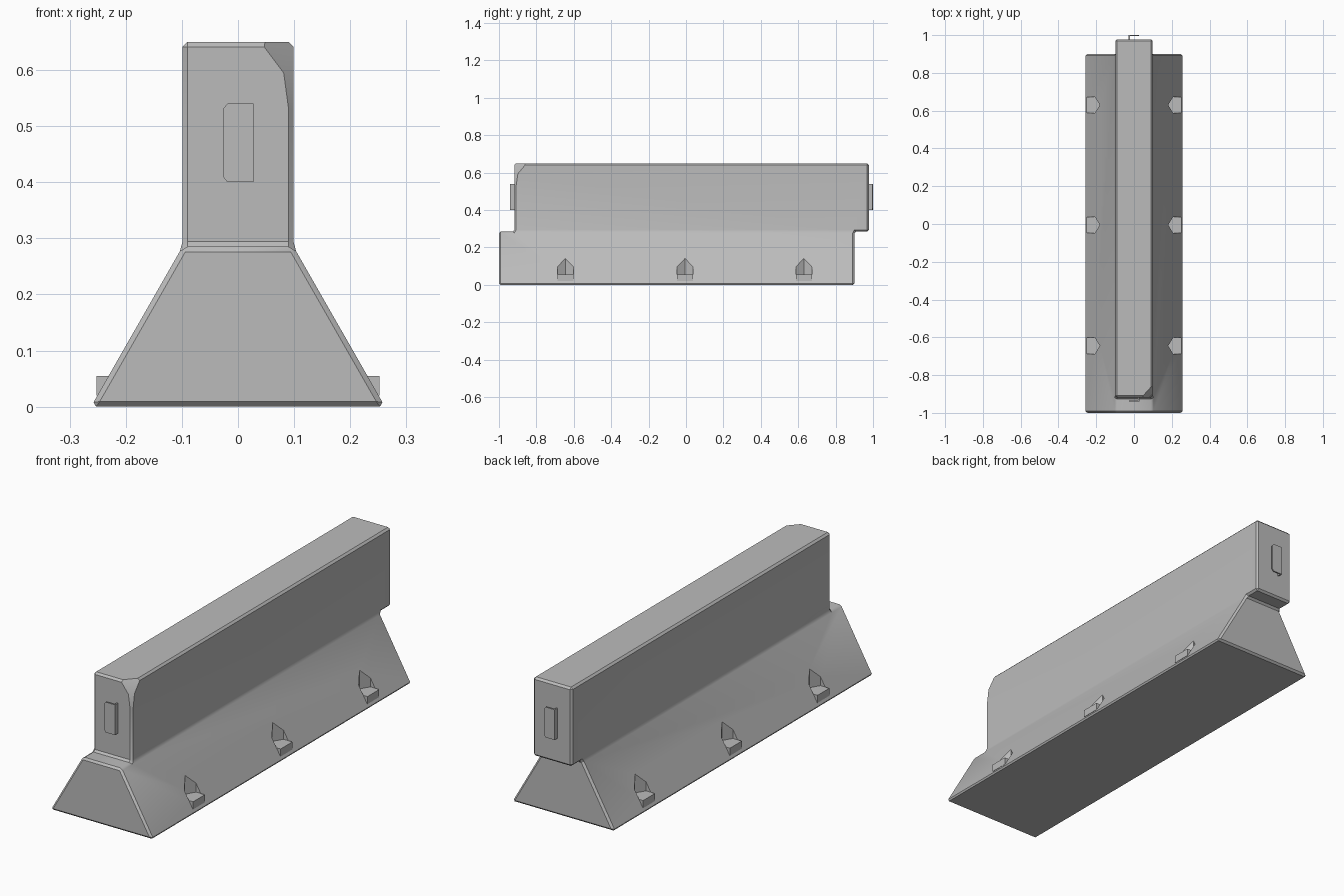
import bpy, bmesh, math

cube = bpy.data.objects.get("Cube")
if cube:
    bpy.data.objects.remove(cube, do_unlink=True)

concrete = bpy.data.materials.new("concrete_grey")
concrete.use_nodes = True
grey = (0.5, 0.5, 0.5, 1)
concrete.diffuse_color = grey
concrete.node_tree.nodes["Principled BSDF"].inputs["Base Color"].default_value = grey


def make_object(name, bm):
    bmesh.ops.recalc_face_normals(bm, faces=bm.faces)
    mesh = bpy.data.meshes.new(name)
    bm.to_mesh(mesh)
    bm.free()
    mesh.materials.append(concrete)
    obj = bpy.data.objects.new(name, mesh)
    bpy.context.collection.objects.link(obj)
    return obj


def prism(bm, points, depth):
    """Extrude a flat outline along a vector."""
    face = bm.faces.new([bm.verts.new(p) for p in points])
    new = bmesh.ops.extrude_face_region(bm, geom=[face])["geom"]
    verts = [v for v in new if isinstance(v, bmesh.types.BMVert)]
    bmesh.ops.translate(bm, verts=verts, vec=depth)


def activate(obj):
    bpy.ops.object.select_all(action="DESELECT")
    obj.select_set(True)
    bpy.context.view_layer.objects.active = obj


# Barrier body: sloped foot and upright wall, the wall shifted back along y
FOOT, WAIST, TOP = 0.262, 0.285, 0.65
HALF = 0.099
bm = bmesh.new()
rows = []
for s in (-1, 1):
    foot = [bm.verts.new((s * FOOT, y, 0)) for y in (-1, 0.9)]
    mid = [bm.verts.new((s * HALF, y, WAIST)) for y in (-1, -0.918, 0.9, 0.978)]
    top = [bm.verts.new((s * HALF, y, TOP)) for y in (-0.918, 0.978)]
    bm.faces.new((foot[0], foot[1], mid[2], mid[1], mid[0]))
    bm.faces.new((mid[1], mid[2], mid[3], top[1], top[0]))
    rows.append((foot[0], mid[0], mid[1], top[0], top[1], mid[3], mid[2], foot[1]))
left, right = rows
for i in range(len(left)):
    j = (i + 1) % len(left)
    bm.faces.new((left[i], left[j], right[j], right[i]))
body = make_object("barrier_body", bm)

bevel = body.modifiers.new("worn_edges", "BEVEL")
bevel.width = 0.009
bevel.segments = 1
bevel.limit_method = "ANGLE"
bevel.angle_limit = math.radians(25)


# Anchor sockets: three on each slope, pointed on the inner side
def socket_outline(s, y, z):
    half = [(0.252, 0.043), (0.207, 0.043), (0.181, 0)]
    pts = half + [(x, -w) for x, w in half[1::-1]]
    return [(s * x, y + w, z) for x, w in pts]


SOCKETS = [(s, y) for s in (-1, 1) for y in (-0.645, -0.005, 0.63)]
bm = bmesh.new()
for s, y in SOCKETS:
    prism(bm, socket_outline(s, y, 0.05), (0, 0, 0.2))
cutters = [make_object("socket_cutter", bm)]

# Broken corner at the front of the wall top
for ax, ay, az in ((0.09, 0.1, 0.12), (0.05, 0.055, 0.37)):
    bm = bmesh.new()
    x, y, z = 0.109, -0.933, 0.66
    pts = [bm.verts.new(p) for p in
           ((x, y, z), (x - ax, y, z), (x, y + ay, z), (x, y, z - az))]
    for skip in pts:
        bm.faces.new([v for v in pts if v is not skip])
    cutters.append(make_object("chip_cutter", bm))

for cutter in cutters:
    cutter.hide_render = True
    cut = body.modifiers.new("cut", "BOOLEAN")
    cut.operation = "DIFFERENCE"
    cut.solver = "EXACT"
    cut.object = cutter

activate(body)
for mod in list(body.modifiers):
    bpy.ops.object.modifier_apply(modifier=mod.name)
for cutter in cutters:
    bpy.data.objects.remove(cutter, do_unlink=True)
activate(body)
bpy.ops.object.shade_smooth_by_angle(angle=math.radians(33))

# Socket floors that stand out through the slope
bm = bmesh.new()
for s, y in SOCKETS:
    prism(bm, socket_outline(s, y, 0.02), (0, 0, 0.035))
make_object("socket_floors", bm)


# Interlocking hooks: a plate with two clipped corners on a side leg
def hook(name, turn, face_y):
    bm = bmesh.new()
    plate = [(0.028, 0.4), (-0.019, 0.4), (-0.027, 0.41),
             (-0.027, 0.53), (-0.019, 0.54), (0.028, 0.54)]
    out = face_y - turn * 0.022
    prism(bm, [(turn * x, out, z) for x, z in plate], (0, turn * 0.006, 0))
    leg = [(0.022, 0.4), (0.028, 0.4), (0.028, 0.54), (0.022, 0.54)]
    prism(bm, [(turn * x, out + turn * 0.004, z) for x, z in leg],
          (0, turn * 0.022, 0))
    return make_object(name, bm)


hook("front_hook", 1, -0.918)
hook("back_hook", -1, 0.978)
